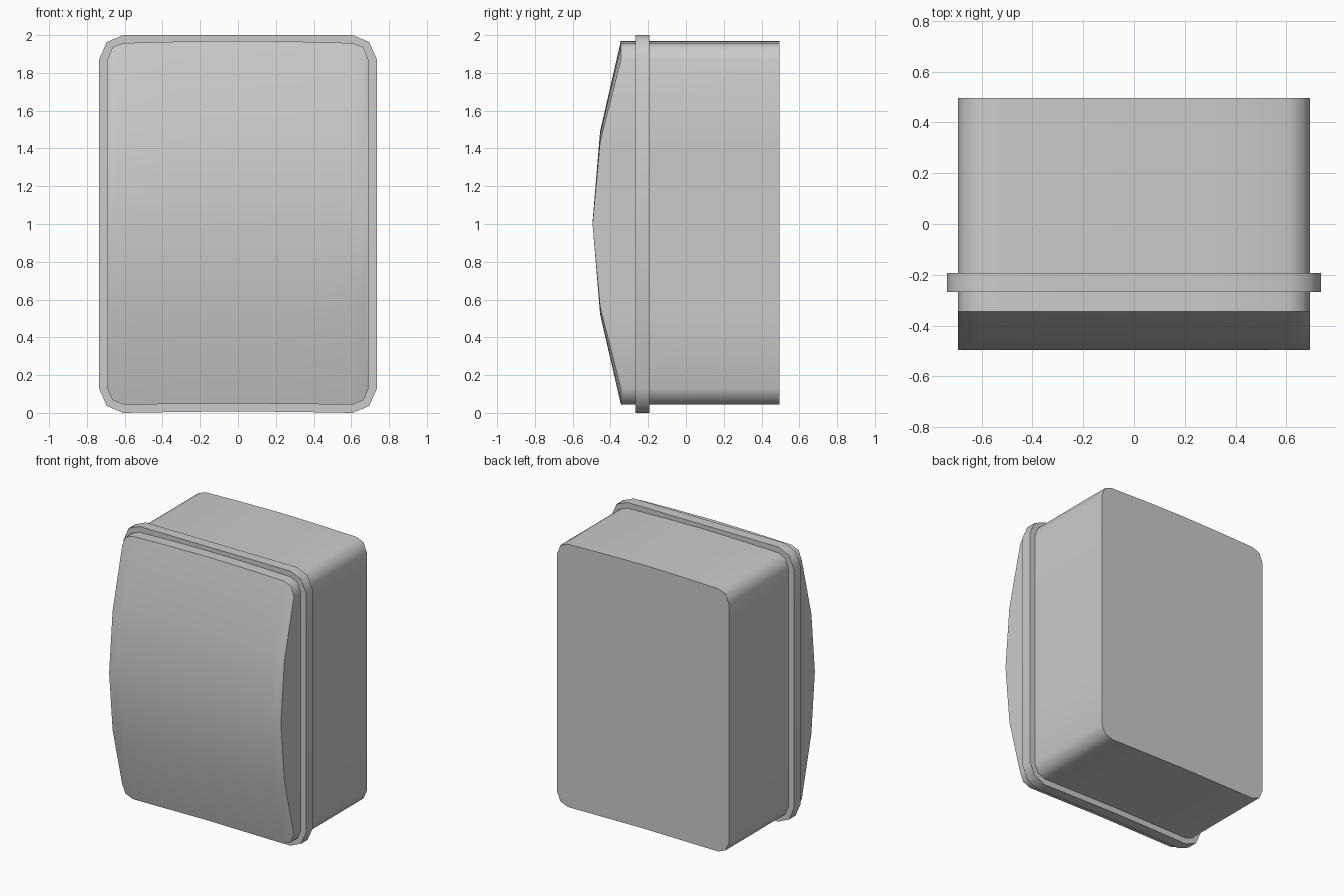
import bpy
import bmesh
import math

cube = bpy.data.objects.get("Cube")
if cube:
    bpy.data.objects.remove(cube)

grey = bpy.data.materials.new("light grey plastic")
grey.use_nodes = True
colour = (0.6, 0.6, 0.6, 1)
grey.diffuse_color = colour
grey.node_tree.nodes["Principled BSDF"].inputs["Base Color"].default_value = colour


def build_shell(name, half_outline, rows, back):
    """Loft a front panel over columns (x, bottom, top), then pull its rim back and cap it.
    rows holds (fraction of the height, y) for each line across the panel."""
    columns = [(-x, lo, hi) for x, lo, hi in reversed(half_outline[1:])] + half_outline
    bm = bmesh.new()
    grid = [[bm.verts.new((x, y, lo + t * (hi - lo))) for t, y in rows]
            for x, lo, hi in columns]
    for a, b in zip(grid, grid[1:]):
        for j in range(len(rows) - 1):
            bm.faces.new((a[j], b[j], b[j + 1], a[j + 1]))

    # Side walls and flat back
    rim = [e for e in bm.edges if e.is_boundary]
    result = bmesh.ops.extrude_edge_only(bm, edges=rim)["geom"]
    for v in result:
        if isinstance(v, bmesh.types.BMVert):
            v.co.y = back
    bmesh.ops.holes_fill(bm, edges=[e for e in bm.edges if e.is_boundary], sides=0)
    bmesh.ops.recalc_face_normals(bm, faces=bm.faces)

    mesh = bpy.data.meshes.new(name)
    bm.to_mesh(mesh)
    bm.free()
    mesh.materials.append(grey)
    obj = bpy.data.objects.new(name, mesh)
    bpy.context.collection.objects.link(obj)
    bpy.ops.object.select_all(action="DESELECT")
    obj.select_set(True)
    bpy.context.view_layer.objects.active = obj
    bpy.ops.object.shade_smooth_by_angle(angle=math.radians(55))
    return obj


# Housing with a bowed front panel
housing_outline = [(0, 0.05, 1.97), (0.3, 0.047, 1.966), (0.607, 0.044, 1.958),
                   (0.665, 0.068, 1.936), (0.692, 0.13, 1.868)]
bow = [(0, -0.345), (0.25, -0.455), (0.5, -0.495), (0.75, -0.455), (1, -0.345)]
build_shell("housing", housing_outline, bow, 0.495)

# Flat collar around the housing
collar_outline = [(0, 0.008, 2), (0.3, 0.005, 2), (0.608, 0, 2),
                  (0.695, 0.037, 1.963), (0.735, 0.128, 1.872)]
build_shell("collar", collar_outline, [(0, -0.267), (1, -0.267)], -0.192)
